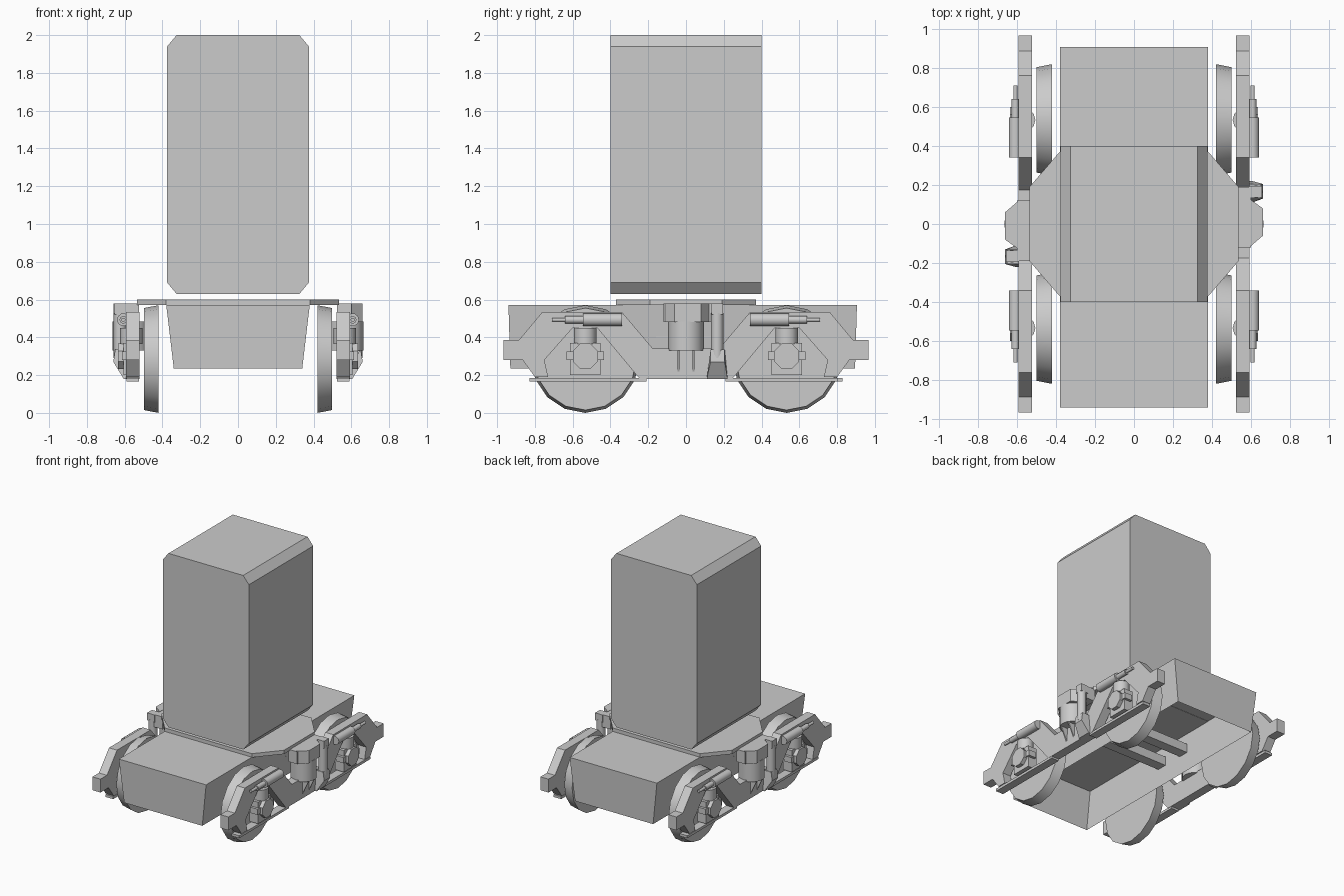
import bpy, bmesh, math
from mathutils import Vector, Matrix

if "Cube" in bpy.data.objects:
    bpy.data.objects.remove(bpy.data.objects["Cube"])

side_parts = []


def make(name, verts, faces, side=False, smooth=False):
    me = bpy.data.meshes.new(name)
    me.from_pydata(verts, [], faces)
    bm = bmesh.new()
    bm.from_mesh(me)
    bmesh.ops.recalc_face_normals(bm, faces=bm.faces)
    bm.to_mesh(me)
    bm.free()
    if smooth:
        me.polygons.foreach_set("use_smooth", [True] * len(me.polygons))
        me.set_sharp_from_angle(angle=math.radians(50))
    ob = bpy.data.objects.new(name, me)
    bpy.context.collection.objects.link(ob)
    if side:
        side_parts.append(ob)
    return ob


def loft(name, ring_a, ring_b, caps=(True, True), **kw):
    n = len(ring_a)
    faces = [(i, (i + 1) % n, n + (i + 1) % n, n + i) for i in range(n)]
    if caps[0]:
        faces.append(tuple(range(n)))
    if caps[1]:
        faces.append(tuple(range(n, 2 * n)))
    return make(name, list(ring_a) + list(ring_b), faces, **kw)


def prism(name, axis, pts, a, b, **kw):
    def put(p, t):
        return {"x": (t, *p), "y": (p[0], t, p[1]), "z": (*p, t)}[axis]
    return loft(name, [put(p, a) for p in pts], [put(p, b) for p in pts], **kw)


def box(name, x, y, z, **kw):
    pts = [(x[0], y[0]), (x[1], y[0]), (x[1], y[1]), (x[0], y[1])]
    return prism(name, "z", pts, z[0], z[1], **kw)


def tube(name, axis, p, length, r1, r2=None, n=12, turn=0.0, smooth=True):
    # circle starts at point p and runs along the axis by length
    r2 = r1 if r2 is None else r2
    rings = []
    for t, r in ((0, r1), (length, r2)):
        ring = []
        for i in range(n):
            a = 2 * math.pi * i / n + turn
            c, s = r * math.cos(a), r * math.sin(a)
            off = {"x": (t, c, s), "y": (c, t, s), "z": (c, s, t)}[axis]
            ring.append(tuple(Vector(p) + Vector(off)))
        rings.append(ring)
    return loft(name, *rings, side=True, smooth=smooth)


# Tall chamfered body block
prism("body_block", "y", [(-.375, .69), (-.325, .63), (.325, .63), (.375, .69),
                          (.375, 1.94), (.325, 2.0), (-.325, 2.0), (-.375, 1.94)], -.4, .4)

# Octagonal bolster plate
prism("bolster_plate", "z", [(-.535, -.19), (-.38, -.37), (.38, -.37), (.535, -.19),
                             (.535, .19), (.38, .37), (-.38, .37), (-.535, .19)], .57, .60)

# Tapered centre housing, open underneath
loft("centre_housing",
     [(-.34, -.93, .235), (.34, -.93, .235), (.34, .895, .235), (-.34, .895, .235)],
     [(-.38, -.94, .572), (.38, -.94, .572), (.38, .905, .572), (-.38, .905, .572)],
     caps=(False, True))
for y in (-.12, .12):
    box("cross_bar", (-.36, .36), (y - .04, y + .04), (.40, .47))

# Side frame: dropped middle beam with an arch over each wheel
half_top = [(.175, .34), (.34, .535), (.76, .535), (.885, .385), (.965, .385)]
half_low = [(.965, .28), (.865, .28), (.80, .19), (.73, .19), (.75, .28), (.60, .45),
            (.47, .45), (.245, .18)]
half = half_top + half_low
outline = half + [(-y, z) for y, z in reversed(half)]
prism("side_frame", "x", outline, .522, .592, side=True)

# Bolster end with air spring and fins
box("bolster_end", (.525, .60), (-.12, .19), (.48, .578), side=True)
prism("bolster_cap", "z", [(.59, -.12), (.66, -.06), (.66, .08), (.59, .13)],
      .48, .58, side=True)
tube("air_spring", "z", (.57, 0, .33), .155, .095, n=16)
for y in (-.04, .04):
    prism("spring_fin", "y", [(.59, .34), (.65, .34), (.595, .22)],
          y - .005, y + .005, side=True)

# Vertical damper and its brackets
tube("vertical_damper", "z", (.625, .165, .29), .24, .033)
box("damper_top_bracket", (.59, .655), (.135, .195), (.52, .578), side=True)
loft("damper_foot",
     [(.59, .11, .18), (.605, .11, .18), (.66, .13, .27), (.65, .13, .335), (.59, .13, .335)],
     [(.59, .22, .18), (.605, .22, .18), (.66, .205, .27), (.65, .205, .335),
      (.59, .205, .335)], side=True)

for s in (-1, 1):
    y = .533 * s
    # Wheel with conical tread
    tube("wheel", "x", (.42, y, .285), .078, .285, .27, n=16)
    # Axle box, cover and spring
    box("axle_box", (.53, .605), (y - .08, y + .08), (.20, .37), side=True)
    box("axle_box_wing", (.55, .615), (y - .10, y + .10), (.28, .325), side=True)
    tube("axle_cover", "x", (.60, y, .30), .035, .072, n=8, turn=math.pi / 8, smooth=False)
    tube("axle_spring", "z", (.565, y, .365), .085, .06)
    # Tie bar under the axle box
    box("tie_bar", (.525, .59), (y - .295 if s < 0 else .21, -.21 if s < 0 else y + .27),
        (.165, .185), side=True)
    # Lengthwise damper in three stepped sections
    for name, a, b, r in (("damper_barrel", .34, .545, .034),
                          ("damper_sleeve", .545, .64, .02),
                          ("damper_rod", .64, .71, .011)):
        tube(name, "y", (.607, a * s, .493), (b - a) * s, r, n=10)

# The other side is the same set turned half a circle about z
turn = Matrix.Rotation(math.pi, 4, "Z")
for ob in side_parts:
    twin = ob.copy()
    twin.data = ob.data.copy()
    twin.data.transform(turn)
    twin.name = ob.name.split(".")[0] + "_left"
    bpy.context.collection.objects.link(twin)
